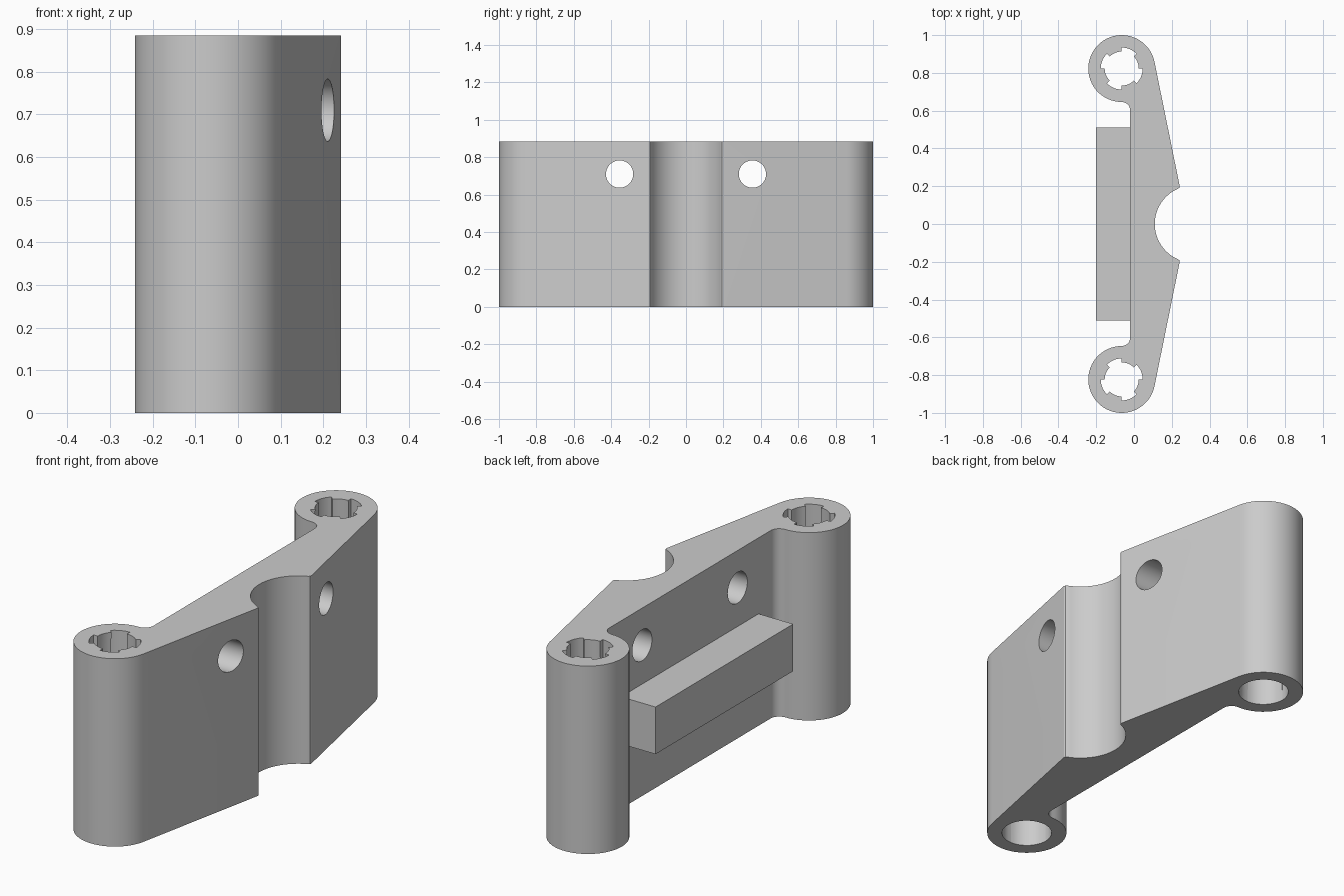
import bpy, bmesh
from math import sin, cos, pi, radians, atan2, acos, hypot

H = 0.885                      # height
LUG = (-0.065, 0.823)          # lug centre on the +y side
LUG_R = 0.177
WALL = -0.02                   # flat inner wall
FILLET = 0.045
TIP = (0.242, 0.2)             # sharp lip beside the groove
GROOVE_X, GROOVE_R = 0.313, 0.203

if "Cube" in bpy.data.objects:
    bpy.data.objects.remove(bpy.data.objects["Cube"], do_unlink=True)

grey = bpy.data.materials.new("light grey")
grey.use_nodes = True
colour = (0.6, 0.6, 0.6, 1)
grey.diffuse_color = colour
grey.node_tree.nodes["Principled BSDF"].inputs["Base Color"].default_value = colour


def finish(bm, name):
    bmesh.ops.recalc_face_normals(bm, faces=bm.faces)
    mesh = bpy.data.meshes.new(name)
    bm.to_mesh(mesh)
    bm.free()
    mesh.materials.append(grey)
    obj = bpy.data.objects.new(name, mesh)
    bpy.context.collection.objects.link(obj)
    return obj


def arc(cx, cy, r, a0, a1, n):
    steps = [a0 + (a1 - a0) * i / n for i in range(n + 1)]
    return [(cx + r * cos(a), cy + r * sin(a)) for a in steps]


def loft(bottom, top, z0, z1, name):
    """Closed solid between two matching outlines."""
    bm = bmesh.new()
    low = [bm.verts.new((x, y, z0)) for x, y in bottom]
    high = [bm.verts.new((x, y, z1)) for x, y in top]
    n = len(low)
    bm.faces.new(low[::-1])
    bm.faces.new(high)
    for i in range(n):
        j = (i + 1) % n
        bm.faces.new((low[i], low[j], high[j], high[i]))
    bmesh.ops.remove_doubles(bm, verts=bm.verts, dist=0.0001)
    return finish(bm, name)


# Body profile: half outline from the groove round the lug to the inner wall
dx, dy = TIP[0] - LUG[0], TIP[1] - LUG[1]
tangent = atan2(dy, dx) + acos(LUG_R / hypot(dx, dy))
half = arc(GROOVE_X, 0, GROOVE_R, pi, radians(118), 14)[1:]
half += [(0.234, 0.187), (0.24, 0.192), TIP]
half += arc(*LUG, LUG_R, tangent, 1.5 * pi, 48)
half += arc(LUG[0], LUG[1] - LUG_R - FILLET, WALL - LUG[0], pi / 2, 0, 8)[1:]
mirrored = [(x, -y) for x, y in reversed(half)]
outline = [(GROOVE_X - GROOVE_R, 0)] + half + mirrored
body = loft(outline, outline, 0, H, "bracket_body")


def cut(cutter):
    cutter.hide_render = True
    mod = body.modifiers.new(cutter.name, "BOOLEAN")
    mod.operation = "DIFFERENCE"
    mod.solver = "EXACT"
    mod.object = cutter
    bpy.context.view_layer.objects.active = body
    bpy.ops.object.modifier_apply(modifier=mod.name)
    bpy.data.objects.remove(cutter, do_unlink=True)


# Bores: round at the base, with four teeth that grow towards the top
for side in (1, -1):
    wide, keyed = [], []
    for k in range(8):
        r = 0.09 if k % 2 == 0 else 0.111
        a0, a1 = k * pi / 4, (k + 1) * pi / 4
        wide += arc(*LUG, 0.111, a0, a1, 6)
        keyed += arc(*LUG, r, a0, a1, 6)
    wide = [(x, side * y) for x, y in wide]
    keyed = [(x, side * y) for x, y in keyed]
    cut(loft(wide, keyed, -0.01, H + 0.01, "bore_cutter"))

# Screw holes straight through the plate
for side in (1, -1):
    bpy.ops.mesh.primitive_cylinder_add(vertices=48, radius=0.073, depth=1,
                                        location=(0.1, side * 0.355, 0.71),
                                        rotation=(0, pi / 2, 0))
    hole = bpy.context.object
    hole.name = "screw_hole_cutter"
    hole.data.materials.append(grey)
    cut(hole)

bpy.ops.object.select_all(action="DESELECT")
body.select_set(True)
bpy.context.view_layer.objects.active = body
bpy.ops.object.shade_smooth_by_angle(angle=radians(25))

# Rectangular rail on the inner wall
rail_outline = [(-0.2, -0.512), (WALL + 0.005, -0.512),
                (WALL + 0.005, 0.512), (-0.2, 0.512)]
loft(rail_outline, rail_outline, 0.305, 0.527, "rail")
